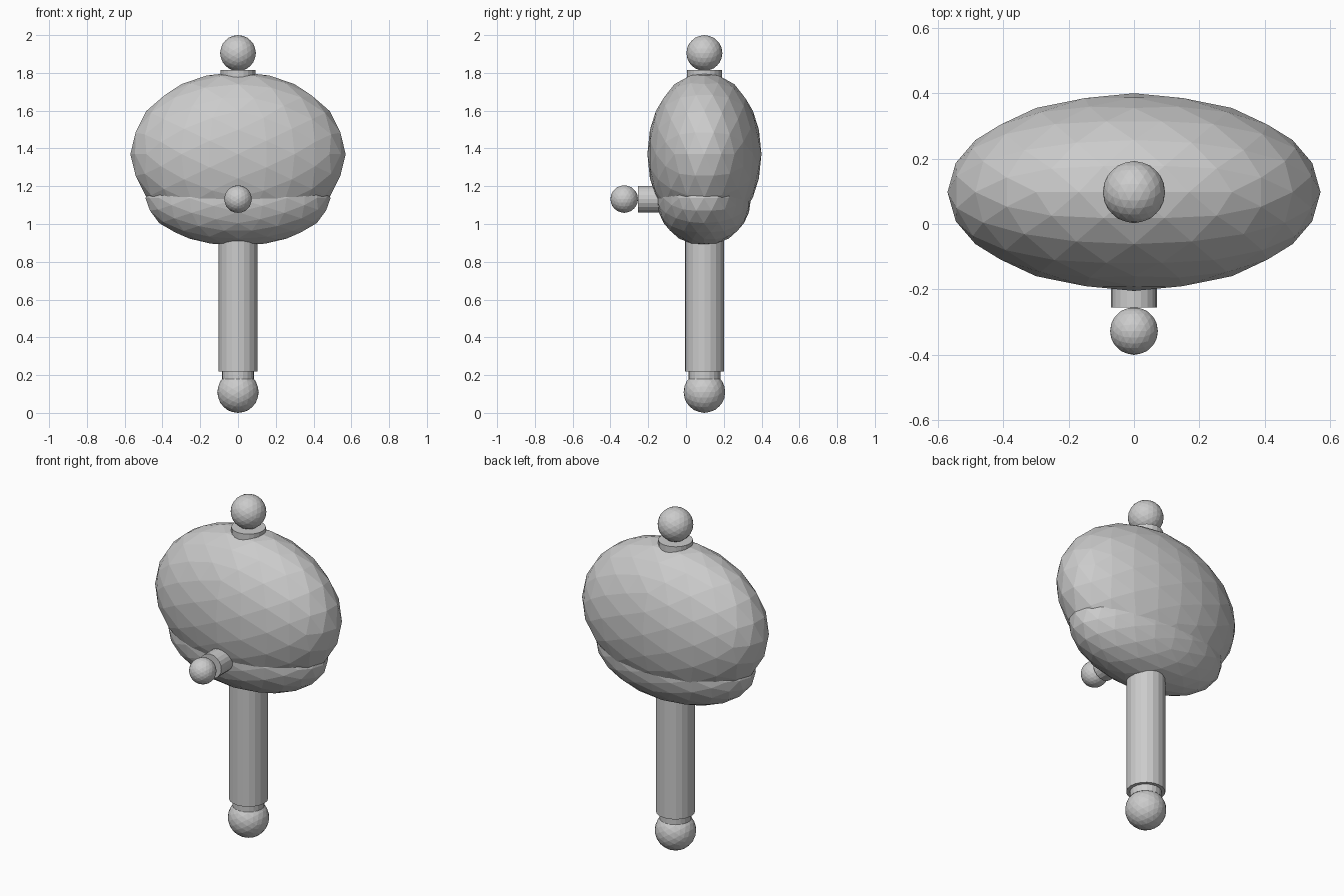
import bpy, bmesh, math
from mathutils import Matrix, Vector

if "Cube" in bpy.data.objects:
    bpy.data.objects.remove(bpy.data.objects["Cube"])

CY = 0.0975  # depth of the main axis


def add(name, bm):
    mesh = bpy.data.meshes.new(name)
    bm.to_mesh(mesh)
    bm.free()
    obj = bpy.data.objects.new(name, mesh)
    bpy.context.collection.objects.link(obj)
    return obj


def ball(name, centre, radii):
    """Faceted ellipsoid, turned so its symmetry planes lie on the axes."""
    bm = bmesh.new()
    turn = Matrix.Rotation(-math.radians(31.717), 4, 'Y')
    bmesh.ops.create_icosphere(
        bm, subdivisions=3, radius=1,
        matrix=Matrix.Translation(centre) @ Matrix.Diagonal((*radii, 1)) @ turn)
    return add(name, bm)


def rod(name, start, end, radius, sides=20):
    """Capped cylinder between two points."""
    a, b = Vector(start), Vector(end)
    bm = bmesh.new()
    turn = (b - a).to_track_quat('Z', 'Y').to_matrix().to_4x4()
    bmesh.ops.create_cone(
        bm, cap_ends=True, segments=sides, radius1=radius, radius2=radius,
        depth=(b - a).length, matrix=Matrix.Translation((a + b) / 2) @ turn)
    return add(name, bm)


# Large upper body and the slightly protruding lower bowl
ball("upper_body", (0, CY, 1.37), (0.57, 0.302, 0.435))
ball("lower_bowl", (0, CY - 0.003, 1.137), (0.49, 0.25, 0.252))

# Handle with neck and end knob
rod("handle", (0, CY, 0.22), (0, CY, 1.0), 0.104)
rod("handle_neck", (0, CY, 0.18), (0, CY, 0.26), 0.085)
ball("handle_knob", (0, CY, 0.11), (0.11,) * 3)

# Top collar and knob
rod("top_collar", (0, CY, 1.74), (0, CY, 1.815), 0.092)
ball("top_knob", (0, CY, 1.905), (0.095,) * 3)

# Front stem and knob
rod("front_stem", (0, -0.255, 1.132), (0, -0.1, 1.132), 0.07)
ball("front_knob", (0, -0.327, 1.132), (0.073,) * 3)
